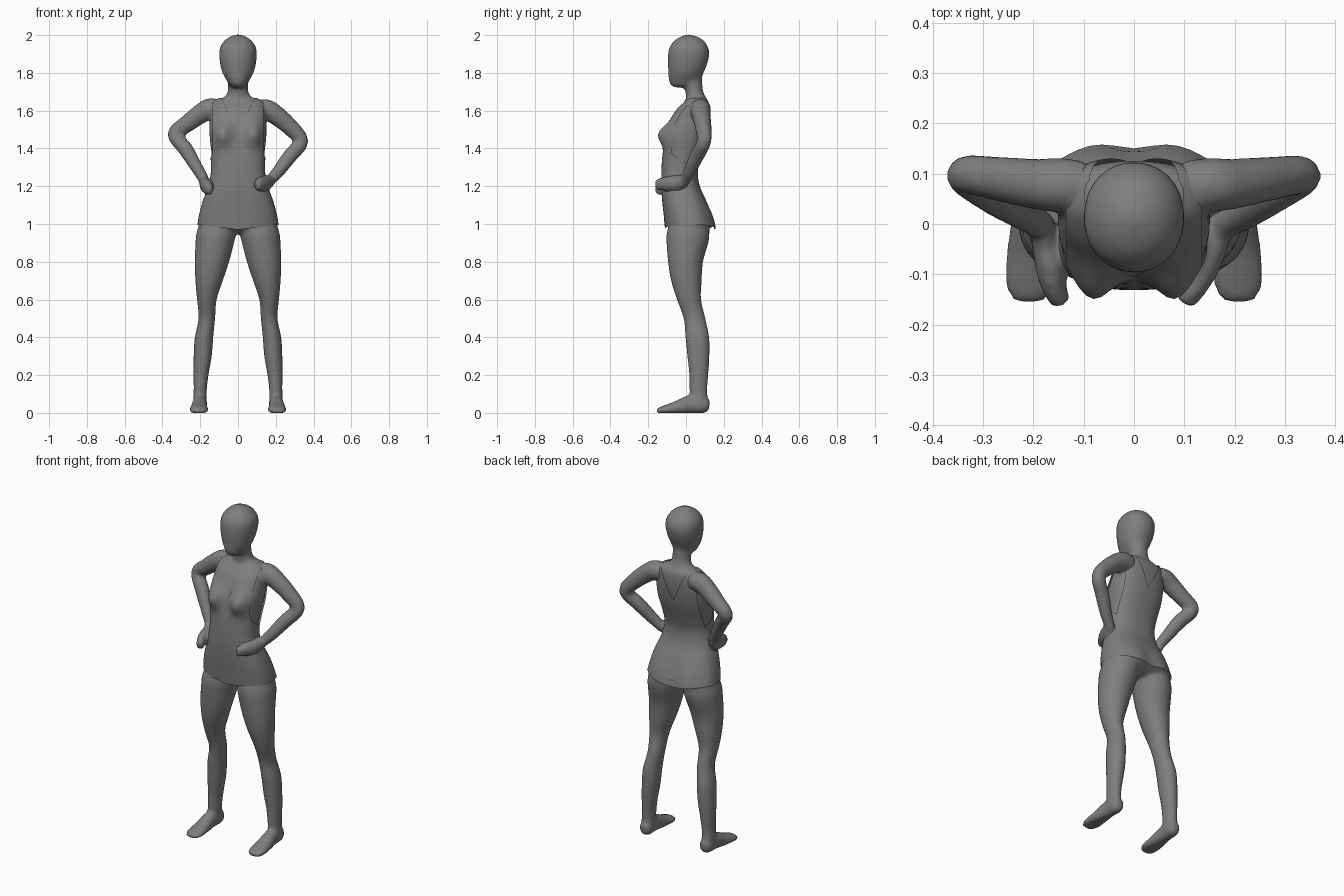
import bpy, bmesh, math
from mathutils import Vector

GREY = bpy.data.materials.new("dark_grey")
GREY.diffuse_color = (0.21, 0.21, 0.21, 1)


def smooth_rows(rows, n=4):
    """Catmull-Rom interpolation of section rows."""
    out = []
    for i in range(len(rows) - 1):
        a, b, c, d = (rows[min(max(i + k, 0), len(rows) - 1)] for k in (-1, 0, 1, 2))
        for j in range(n):
            t = j / n
            out.append([0.5 * (2 * q + (r - p) * t + (2 * p - 5 * q + 4 * r - s) * t * t
                               + (3 * q - p - 3 * r + s) * t ** 3)
                        for p, q, r, s in zip(a, b, c, d)])
    return out + [list(rows[-1])]


def bridge(bm, rings, caps):
    n = len(rings[0])
    for r0, r1 in zip(rings, rings[1:]):
        for i in range(n):
            bm.faces.new((r0[i], r0[(i + 1) % n], r1[(i + 1) % n], r1[i]))
    if caps:
        bm.faces.new(rings[0])
        bm.faces.new(rings[-1])


def loft(bm, rows, sx=1, p=2.0, grow=0.0, caps=True, n=40):
    """Stack horizontal sections: z, centre x, half width, front y, back y."""
    rings = []
    for z, cx, hx, y0, y1 in smooth_rows(rows):
        ring = []
        for i in range(n):
            c, s = math.cos(math.tau * i / n), math.sin(math.tau * i / n)
            x = math.copysign(abs(c) ** (2 / p), c) * (hx + grow)
            y = math.copysign(abs(s) ** (2 / p), s) * ((y1 - y0) / 2 + grow)
            ring.append(bm.verts.new((sx * cx + x, (y0 + y1) / 2 + y, z)))
        rings.append(ring)
    bridge(bm, rings, caps)
    return [v for r in rings for v in r]


def tube(bm, rows, ref, grow=0.0, n=20):
    """Sweep ellipses along a path: x, y, z, side radius, ref radius."""
    rows = smooth_rows(rows)
    pts = [Vector(r[:3]) for r in rows]
    b, rings = Vector(ref), []
    for i, r in enumerate(rows):
        t = (pts[min(i + 1, len(pts) - 1)] - pts[max(i - 1, 0)]).normalized()
        b = (b - t * b.dot(t)).normalized()
        a = t.cross(b)
        ring = []
        for k in range(n):
            w = math.tau * k / n
            v = pts[i] + a * math.cos(w) * (r[3] + grow) + b * math.sin(w) * (r[4] + grow)
            v.z = max(v.z, 0)
            ring.append(bm.verts.new(v))
        rings.append(ring)
    bridge(bm, rings, True)


def bumps(verts):
    """Bust and seat bulges."""
    for v in verts:
        x, z = abs(v.co.x), v.co.z
        if v.co.y < 0.02:
            v.co.y -= 0.055 * math.exp(-((x - 0.085) / 0.05) ** 2 - ((z - 1.475) / 0.06) ** 2)
        else:
            v.co.y += 0.015 * math.exp(-((x - 0.08) / 0.06) ** 2 - ((z - 1.02) / 0.07) ** 2)


def make_object(name, bm):
    bmesh.ops.recalc_face_normals(bm, faces=bm.faces)
    for f in bm.faces:
        f.smooth = True
    me = bpy.data.meshes.new(name)
    bm.to_mesh(me)
    bm.free()
    me.materials.append(GREY)
    ob = bpy.data.objects.new(name, me)
    bpy.context.collection.objects.link(ob)
    return ob


TORSO = [(0.995, 0, .212, -.108, .145), (1.05, 0, .203, -.115, .128), (1.12, 0, .184, -.123, .105),
         (1.2, 0, .156, -.128, .07), (1.28, 0, .14, -.127, .06), (1.36, 0, .143, -.122, .08),
         (1.45, 0, .153, -.105, .11), (1.53, 0, .155, -.085, .125), (1.6, 0, .148, -.055, .13),
         (1.645, 0, .13, -.015, .124), (1.668, 0, .095, .005, .108)]
HEAD = [(1.722, 0, .025, -.05, .05), (1.735, 0, .045, -.08, .06), (1.765, 0, .063, -.091, .08),
        (1.8, 0, .082, -.093, .093), (1.85, 0, .095, -.096, .113), (1.9, 0, .1, -.095, .123),
        (1.94, 0, .093, -.085, .115), (1.975, 0, .067, -.057, .089), (1.995, 0, .035, -.02, .05),
        (2.003, 0, .01, .005, .025)]
NECK = [(1.63, 0, .09, 0, .115), (1.67, 0, .07, 0, .105), (1.705, 0, .054, -.004, .09),
        (1.77, 0, .053, -.02, .085)]
LEG = [(1.03, .1, .095, -.085, .12), (.95, .115, .105, -.102, .124), (.9, .123, .102, -.103, .118),
       (.8, .138, .091, -.095, .09), (.7, .153, .073, -.079, .083), (.6, .165, .052, -.048, .08),
       (.5, .165, .044, -.013, .103), (.4, .18, .049, -.003, .123), (.3, .187, .048, .007, .124),
       (.2, .196, .04, .017, .118), (.12, .2, .035, .019, .113), (.03, .203, .037, .027, .118)]
FOOT = [(.2, .123, .038, .022, .028), (.2, .095, .042, .037, .046), (.203, .03, .046, .038, .051),
        (.206, -.05, .026, .046, .037), (.207, -.11, .016, .05, .025), (.206, -.14, .011, .042, .018),
        (.205, -.156, .008, .026, .011)]

# body: torso, head, neck, legs and feet
bm = bmesh.new()
bumps(loft(bm, [(.95, 0, .1, -.04, .08)] + TORSO, p=2.4, grow=-.004))
loft(bm, HEAD, p=2.1)
loft(bm, NECK)
for s in (-1, 1):
    loft(bm, LEG, sx=s)
    tube(bm, [(s * r[0], *r[1:]) for r in FOOT], (0, 0, 1))

# arms and hands on hips, slightly different on each side
tube(bm, [(-.1, .075, 1.612, .045, .05), (-.15, .077, 1.61, .054, .052), (-.2, .08, 1.582, .05, .048),
          (-.27, .09, 1.53, .044, .042), (-.335, .097, 1.475, .037, .036), (-.28, .058, 1.4, .038, .036),
          (-.225, .023, 1.31, .032, .031), (-.18, -.005, 1.235, .026, .026)], (0, 1, 0), .002)
tube(bm, [(-.185, .01, 1.245, .022, .026), (-.176, -.04, 1.21, .024, .038), (-.168, -.08, 1.202, .026, .04),
          (-.16, -.12, 1.19, .023, .035), (-.145, -.158, 1.175, .016, .022)], (0, 0, 1), .003)
tube(bm, [(.1, .075, 1.61, .045, .05), (.15, .077, 1.605, .054, .052), (.2, .08, 1.577, .05, .048),
          (.27, .09, 1.518, .044, .042), (.334, .096, 1.438, .037, .036), (.275, .058, 1.36, .037, .036),
          (.217, .02, 1.283, .032, .031), (.17, -.005, 1.23, .026, .026)], (0, 1, 0), .002)
tube(bm, [(.175, .01, 1.235, .022, .026), (.16, -.04, 1.22, .025, .033), (.143, -.08, 1.214, .027, .035),
          (.122, -.12, 1.212, .024, .033), (.1, -.157, 1.208, .017, .026)], (0, 0, 1), .003)
body = make_object("body", bm)
rm = body.modifiers.new("blend", 'REMESH')
rm.mode = 'VOXEL'
rm.voxel_size = 0.01
rm.use_smooth_shade = True
sm = body.modifiers.new("soften", 'SMOOTH')
sm.factor = 0.5
sm.iterations = 5

# sleeveless tunic with open hem, neckline and armholes
bm = bmesh.new()
bumps(loft(bm, TORSO, p=2.5, grow=.003, caps=False, n=56))
for v in bm.verts:
    if v.co.z < 1.06:
        k = (1.06 - v.co.z) / .065
        v.co.z -= k * .025 * max(0, 1 - abs(v.co.x) / .2)


def cut(co, no):
    bmesh.ops.bisect_plane(bm, geom=bm.verts[:] + bm.edges[:] + bm.faces[:],
                           plane_co=co, plane_no=no, dist=1e-5)


for s in (-1, 1):
    cut((0, 0, 1.48), (s * -.18, 0, .085))
    cut((s * .135, 0, 0), (1, 0, 0))
    cut((0, .03, 1.3), (0, s * -.7, 1))
gone = []
for f in bm.faces:
    c = f.calc_center_median()
    neck = c.z > 1.48 + abs(c.x) * .18 / .085
    arm = abs(c.x) > .135 and c.z > 1.3 + .7 * abs(c.y - .03)
    if neck or arm:
        gone.append(f)
bmesh.ops.delete(bm, geom=gone, context='FACES')
make_object("tunic", bm)
